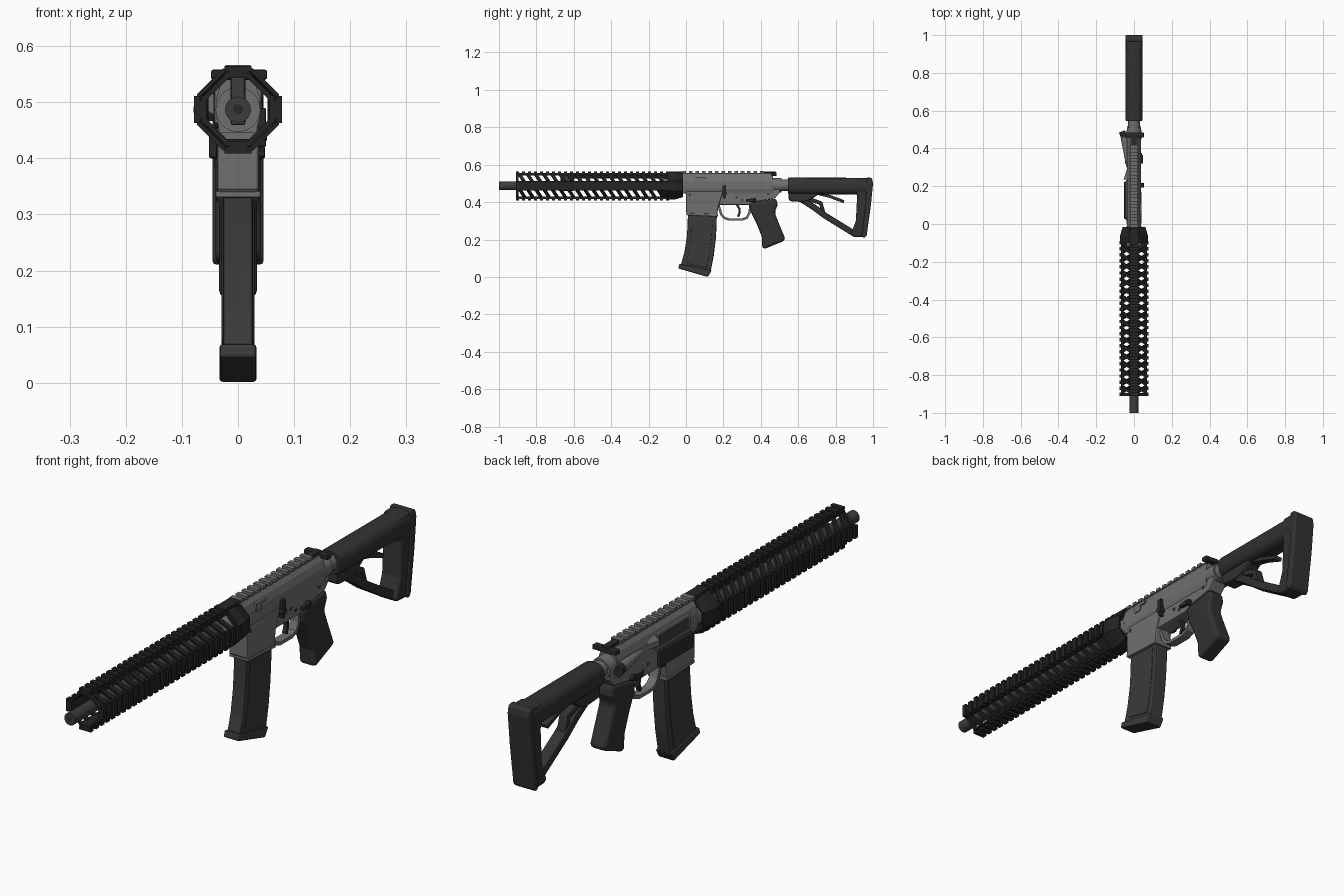
import bpy, bmesh, math
from mathutils import Vector, Matrix

def material(name, v):
    m = bpy.data.materials.new(name)
    m.diffuse_color = (v, v, v * 1.03, 1)
    return m

GREY = material("receiver grey", 0.16)
RAIL = material("rail black", 0.018)
POLY = material("polymer dark grey", 0.032)
MAG = material("magazine grey", 0.042)
STEEL = material("barrel steel", 0.045)
BLACK = material("control black", 0.022)
C = 0.487  # bore height

def finish(name, bm, mat, bevel=0, smooth=False, seg=2):
    bmesh.ops.recalc_face_normals(bm, faces=bm.faces)
    me = bpy.data.meshes.new(name)
    bm.to_mesh(me)
    bm.free()
    me.materials.append(mat)
    ob = bpy.data.objects.new(name, me)
    bpy.context.collection.objects.link(ob)
    if smooth:
        me.shade_smooth()
        me.set_sharp_from_angle(angle=math.radians(35))
    if bevel:
        b = ob.modifiers.new("bevel", "BEVEL")
        b.width, b.segments, b.limit_method = bevel, seg, "ANGLE"
        b.angle_limit = math.radians(40)
    return ob

def add_box(bm, x0, x1, y0, y1, z0, z1, matrix=Matrix()):
    t = Matrix.Translation(((x0+x1)/2, (y0+y1)/2, (z0+z1)/2))
    s = Matrix.Diagonal((x1-x0, y1-y0, z1-z0, 1))
    bmesh.ops.create_cube(bm, size=1, matrix=matrix @ t @ s)

def box(name, mat, *dims, bevel=0):
    bm = bmesh.new()
    add_box(bm, *dims)
    return finish(name, bm, mat, bevel)

def prism(name, pts, x0, x1, mat, bevel=0, seg=2):
    """Side profile of (y, z) points extruded across x."""
    bm = bmesh.new()
    f = bm.faces.new([bm.verts.new((x0, y, z)) for y, z in pts])
    r = bmesh.ops.extrude_face_region(bm, geom=[f])
    vs = [v for v in r["geom"] if isinstance(v, bmesh.types.BMVert)]
    bmesh.ops.translate(bm, verts=vs, vec=(x1 - x0, 0, 0))
    return finish(name, bm, mat, bevel, seg=seg)

def strip(name, path, w, half, mat, bevel=0):
    """Bar of width w that follows a (y, z) path."""
    p = [Vector(q) for q in path]
    a, b = [], []
    for i, q in enumerate(p):
        d = (p[min(i+1, len(p)-1)] - p[max(i-1, 0)]).normalized()
        n = Vector((-d.y, d.x)) * w / 2
        a.append(q + n)
        b.append(q - n)
    return prism(name, a + b[::-1], -half, half, mat, bevel)

def rod(name, p0, p1, r0, mat, r1=None, seg=20):
    p0, p1 = Vector(p0), Vector(p1)
    d = p1 - p0
    m = Matrix.Translation((p0+p1)/2) @ d.to_track_quat("Z", "Y").to_matrix().to_4x4()
    bm = bmesh.new()
    bmesh.ops.create_cone(bm, cap_ends=True, segments=seg, radius1=r0,
                          radius2=r0 if r1 is None else r1, depth=d.length, matrix=m)
    return finish(name, bm, mat, smooth=True)

def loft(name, rings, mat, cap=True, smooth=False):
    """Skin between (y, [(x, z)...]) sections."""
    bm = bmesh.new()
    rows = [[bm.verts.new((x, y, z)) for x, z in s] for y, s in rings]
    n = len(rows[0])
    for a, b in zip(rows, rows[1:]):
        for i in range(n):
            bm.faces.new((a[i], a[(i+1) % n], b[(i+1) % n], b[i]))
    if cap:
        bm.faces.new(rows[0])
        bm.faces.new(rows[-1][::-1])
    return finish(name, bm, mat, smooth=smooth)

def octagon(r, k):
    return [(k, C+r), (r, C+k), (r, C-k), (k, C-r), (-k, C-r), (-r, C-k), (-r, C+k), (-k, C+r)]

# Barrel and gas system
rod("barrel", (0, -1, C), (0, 0, C), 0.023, STEEL, seg=24)
rod("barrel_bore", (0, -1.0005, C), (0, -0.99, C), 0.009, BLACK)
box("gas_block", STEEL, -0.013, 0.013, -0.67, -0.6, C-0.028, 0.545, bevel=0.004)
rod("gas_tube", (0, -0.6, 0.534), (0, -0.02, 0.534), 0.007, STEEL, seg=10)
rod("barrel_nut", (0, -0.12, C), (0, -0.01, C), 0.04, GREY)

# Handguard: four toothed rails around the bore
Y0, Y1 = -0.91, -0.09
bm = bmesh.new()
for q in range(4):
    m = Matrix.Translation((0, 0, C)) @ Matrix.Rotation(q * math.pi / 2, 4, "Y")
    add_box(bm, -0.025, 0.025, Y0, Y1, 0.056, 0.065, m)
    add_box(bm, -0.017, 0.017, Y0, Y1, 0.064, 0.070, m)
    n = 26
    step = (Y1 - Y0 - 0.018) / (n - 1)
    for i in range(n):
        y = Y0 + i * step
        add_box(bm, -0.024, 0.024, y, y + 0.018, 0.068, 0.078, m)
finish("handguard_rails", bm, RAIL)

# Slanted ribs joining the rails, with solid ends
bm = bmesh.new()
def rib(sx, sz, ya, yb, w):
    t = 0.006
    ends = [(0.023, 0.062, ya), (0.062, 0.023, yb)] if sz > 0 else [(0.062, 0.023, ya), (0.023, 0.062, yb)]
    v = [bm.verts.new((sx*(x-o), y+k, C+sz*(z-o))) for x, z, y in ends for k, o in ((0, 0), (w, 0), (w, t), (0, t))]
    for f in ((0, 1, 2, 3), (7, 6, 5, 4), (0, 4, 5, 1), (1, 5, 6, 2), (2, 6, 7, 3), (3, 7, 4, 0)):
        bm.faces.new([v[i] for i in f])
for sx in (-1, 1):
    for sz in (-1, 1):
        rib(sx, sz, Y0, Y0, 0.014)
        back = -0.14 if sz < 0 else -0.10
        rib(sx, sz, back, back, Y1 - back)
        for i in range(18):
            y = Y0 + 0.012 + i * 0.0435
            rib(sx, sz, y, y + 0.026, 0.018)
finish("handguard_ribs", bm, RAIL)
sleeve = loft("handguard_sleeve", [(-0.1, octagon(0.073, 0.027)), (-0.06, octagon(0.073, 0.027)),
                                   (-0.015, octagon(0.06, 0.027))], RAIL, cap=False)
s = sleeve.modifiers.new("wall", "SOLIDIFY")
s.thickness = 0.008
box("sleeve_top_rail", RAIL, -0.022, 0.022, -0.1, -0.02, 0.54, 0.565, bevel=0.002)

# Upper receiver
up = [(0.018, 0.552), (0.03, 0.535), (0.038, 0.51), (0.038, 0.47), (0.032, 0.445)]
up = up + [(-x, z) for x, z in up[::-1]]
loft("upper_receiver", [(-0.018, up), (0.465, up)], GREY)
bm = bmesh.new()
add_box(bm, -0.016, 0.016, -0.018, 0.42, 0.548, 0.557)
for i in range(13):
    y = -0.018 + i * 0.0345
    add_box(bm, -0.022, 0.022, y, y + 0.019, 0.554, 0.566)
finish("receiver_top_rail", bm, GREY)
prism("side_lug", [(0.05, 0.5), (0.05, 0.532), (0.11, 0.532), (0.11, 0.52), (0.085, 0.52), (0.085, 0.5)],
      0.03, 0.041, GREY)

# Ejection port on the -x side, with its open cover, deflector and plunger
box("ejection_port_frame", GREY, -0.042, -0.03, 0.03, 0.235, 0.462, 0.525, bevel=0.003)
box("bolt_carrier", STEEL, -0.0435, -0.035, 0.045, 0.22, 0.473, 0.515)
box("port_cover", BLACK, -0.052, -0.037, 0.025, 0.225, 0.4, 0.458, bevel=0.004)
loft("brass_deflector", [(0.235, [(-0.03, 0.47), (-0.055, 0.485), (-0.055, 0.505), (-0.03, 0.525)]),
                         (0.29, [(-0.03, 0.475), (-0.038, 0.485), (-0.038, 0.505), (-0.03, 0.52)])], GREY)
rod("plunger_housing", (-0.028, 0.3, 0.49), (-0.05, 0.46, 0.487), 0.012, GREY, 0.021)
rod("plunger_button", (-0.05, 0.455, 0.487), (-0.064, 0.49, 0.487), 0.017, BLACK)

# Charging handle
box("charging_handle_bar", BLACK, -0.014, 0.014, 0.41, 0.48, 0.54, 0.563, bevel=0.003)
box("charging_handle_latch", BLACK, -0.048, 0.052, 0.458, 0.485, 0.54, 0.558, bevel=0.004)

# Lower receiver with magazine well
prism("lower_receiver", [(0.165, 0.452), (0.165, 0.385), (0.34, 0.385), (0.36, 0.4), (0.475, 0.42),
                         (0.5, 0.45), (0.5, 0.47), (0.46, 0.47), (0.45, 0.452)], -0.031, 0.031, GREY, 0.004)
prism("magazine_well", [(0, 0.458), (0, 0.345), (0.01, 0.332), (0.165, 0.325), (0.175, 0.385), (0.2, 0.458)],
      -0.037, 0.037, GREY, 0.005)
prism("magazine_well_lip", [(0.003, 0.342), (0.003, 0.33), (0.17, 0.322), (0.17, 0.336)], -0.04, 0.04, GREY, 0.003)
rod("buffer_ring", (0, 0.45, 0.49), (0, 0.51, 0.49), 0.04, GREY, 0.038)
rod("buffer_tube", (0, 0.5, 0.49), (0, 0.6, 0.49), 0.031, GREY)
strip("trigger_guard", [(0.172, 0.39), (0.188, 0.335), (0.205, 0.315), (0.23, 0.307), (0.3, 0.307),
                        (0.325, 0.316), (0.34, 0.345), (0.345, 0.39)], 0.013, 0.017, GREY)
strip("trigger", [(0.27, 0.39), (0.285, 0.365), (0.287, 0.345), (0.278, 0.322)], 0.012, 0.008, BLACK)

# Controls and pins
prism("bolt_catch", [(0.195, 0.49), (0.215, 0.49), (0.215, 0.46), (0.21, 0.42), (0.2, 0.42), (0.195, 0.46)],
      0.03, 0.05, BLACK, 0.003)
rod("catch_button", (0.03, 0.205, 0.445), (0.052, 0.205, 0.445), 0.013, BLACK)
for side, sx in (("left", 1), ("right", -1)):
    rod("selector_hub_" + side, (sx*0.03, 0.365, 0.41), (sx*0.043, 0.365, 0.41), 0.012, BLACK)
    a, b = sorted((sx*0.035, sx*0.048))
    prism("selector_lever_" + side, [(0.32, 0.403), (0.32, 0.414), (0.365, 0.421), (0.365, 0.4)], a, b, BLACK, 0.002)
    for i, (y, z) in enumerate(((0.02, 0.44), (0.27, 0.425), (0.3, 0.41), (0.44, 0.445))):
        rod(f"pin_{side}_{i}", (sx*0.028, y, z), (sx*(0.039 if i == 0 else 0.033), y, z), 0.007, STEEL, seg=10)
box("magazine_release", BLACK, -0.042, -0.03, 0.175, 0.2, 0.385, 0.4, bevel=0.003)

# Curved magazine
prism("magazine", [(0.01, 0.36), (0.009, 0.28), (0.004, 0.21), (-0.009, 0.13), (-0.03, 0.055), (0.13, 0.02),
                   (0.148, 0.11), (0.159, 0.2), (0.164, 0.28), (0.165, 0.36)], -0.027, 0.027, MAG, 0.006)
prism("magazine_side_panel", [(0.03, 0.315), (0.027, 0.22), (0.015, 0.14), (-0.002, 0.075), (0.11, 0.05),
                              (0.125, 0.12), (0.137, 0.21), (0.143, 0.315)], -0.029, 0.029, MAG, 0.002)
prism("magazine_floor_plate", [(-0.036, 0.07), (-0.041, 0.045), (0.117, 0.0), (0.138, 0.035)],
      -0.033, 0.033, MAG, 0.006)

# Pistol grip
prism("pistol_grip", [(0.34, 0.388), (0.348, 0.345), (0.375, 0.29), (0.405, 0.215), (0.408, 0.152), (0.425, 0.152),
                      (0.53, 0.195), (0.528, 0.21), (0.495, 0.29), (0.474, 0.345), (0.49, 0.385), (0.482, 0.42),
                      (0.36, 0.4)], -0.034, 0.034, POLY, 0.014, 3)

# Shoulder stock: rounded tube body, front clamp, strut, lever and butt
def tube(rx, rz, z):
    out = []
    for i in range(24):
        a = i * math.pi / 12
        c, d = math.cos(a), math.sin(a)
        out.append((rx*math.copysign(abs(c)**0.7, c), z + rz*math.copysign(abs(d)**0.8, d)))
    return out
loft("stock_body", [(0.545, tube(0.043, 0.042, 0.488)), (0.553, tube(0.046, 0.045, 0.486)),
                    (0.97, tube(0.046, 0.045, 0.485))], POLY, smooth=True)
prism("stock_clamp", [(0.548, 0.47), (0.548, 0.415), (0.56, 0.405), (0.63, 0.4), (0.67, 0.415), (0.72, 0.45),
                      (0.72, 0.47)], -0.03, 0.03, POLY, 0.008)
strip("stock_strut", [(0.6, 0.425), (0.68, 0.375), (0.74, 0.33), (0.91, 0.225)], 0.032, 0.024, POLY, 0.006)
strip("stock_inner_brace", [(0.66, 0.415), (0.72, 0.395), (0.735, 0.34)], 0.022, 0.018, POLY, 0.004)
strip("stock_lever", [(0.69, 0.45), (0.77, 0.43), (0.845, 0.402)], 0.016, 0.016, POLY, 0.003)
prism("stock_butt", [(0.9, 0.48), (0.915, 0.43), (0.908, 0.3), (0.89, 0.25), (0.88, 0.23), (0.892, 0.215),
                     (0.958, 0.212), (0.968, 0.24), (0.98, 0.36), (0.985, 0.5), (0.97, 0.528), (0.92, 0.528)],
      -0.04, 0.04, POLY, 0.012, 3)
prism("butt_pad", [(0.94, 0.222), (0.945, 0.212), (0.956, 0.21), (0.966, 0.222), (0.988, 0.38), (1.0, 0.5),
                   (0.995, 0.525), (0.985, 0.531), (0.965, 0.531), (0.962, 0.4)],
      -0.045, 0.045, POLY, 0.012, 3)
